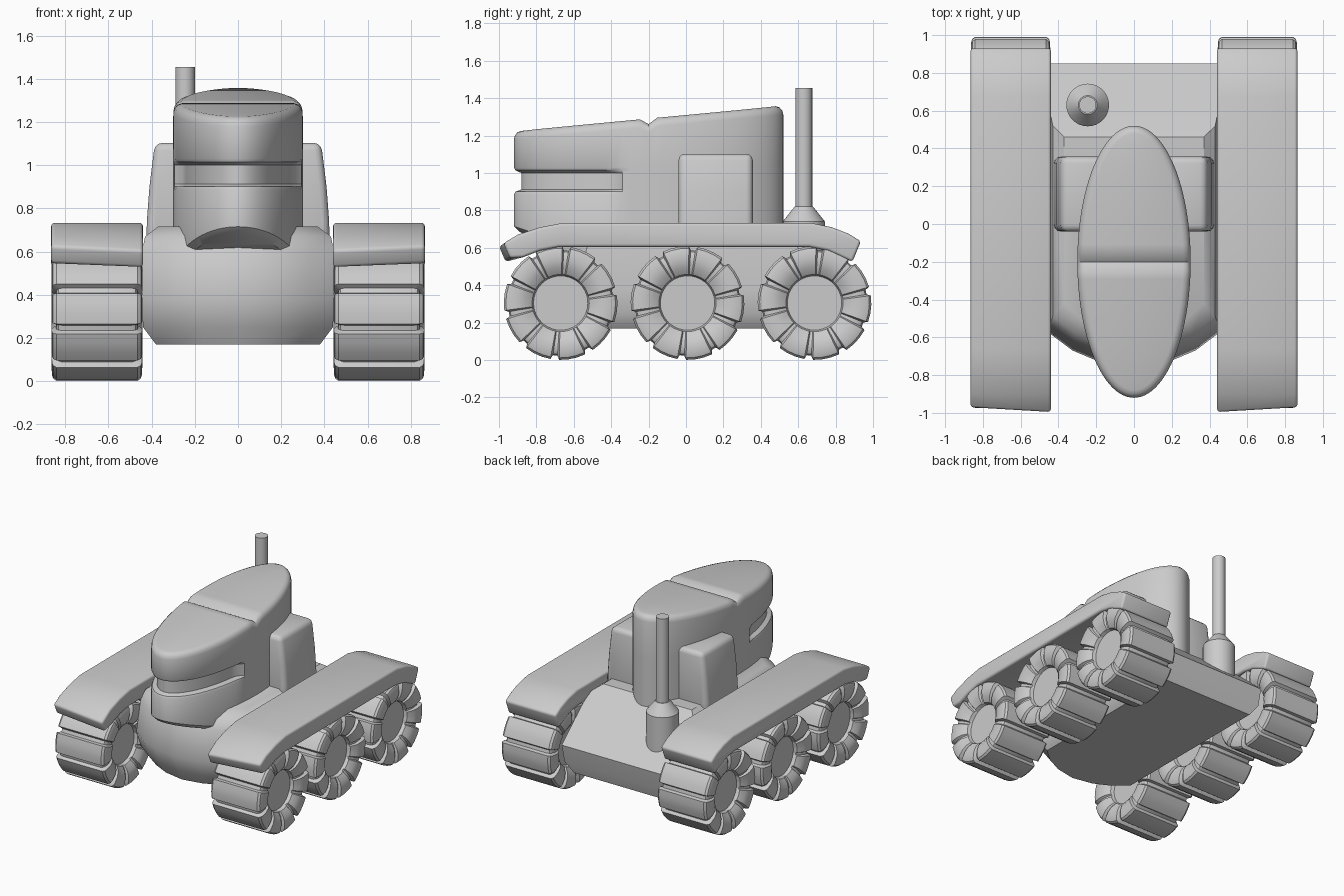
import bpy, bmesh
from math import sin, cos, pi, radians, hypot

if "Cube" in bpy.data.objects:
    bpy.data.objects.remove(bpy.data.objects["Cube"])

GREY = (0.6, 0.6, 0.6, 1)
mat = bpy.data.materials.new("plain grey")
mat.use_nodes = True
mat.diffuse_color = GREY
mat.node_tree.nodes["Principled BSDF"].inputs["Base Color"].default_value = GREY


def loft(name, rings, strips=False, bevel=0, angle=35):
    """Skin closed rings of equal length and cap both ends."""
    bm = bmesh.new()
    loops = [[bm.verts.new(p) for p in ring] for ring in rings]
    n = len(loops[0])
    for a, b in zip(loops, loops[1:]):
        for i in range(n):
            j = (i + 1) % n
            bm.faces.new((a[i], a[j], b[j], b[i]))
    for cap in (loops[0], loops[-1]):
        if strips:  # bands across a ring that mirrors about its first point
            for i in range(n // 2):
                band = [cap[i], cap[i + 1], cap[n - i - 1], cap[-i]]
                bm.faces.new(list(dict.fromkeys(band)))
        else:
            bm.faces.new(cap)
    bmesh.ops.recalc_face_normals(bm, faces=bm.faces)
    mesh = bpy.data.meshes.new(name)
    bm.to_mesh(mesh)
    bm.free()
    mesh.materials.append(mat)
    ob = bpy.data.objects.new(name, mesh)
    bpy.context.collection.objects.link(ob)
    bpy.ops.object.select_all(action='DESELECT')
    ob.select_set(True)
    bpy.context.view_layer.objects.active = ob
    if bevel:
        mod = ob.modifiers.new("rounded edges", 'BEVEL')
        mod.width, mod.segments = bevel, 3
        mod.limit_method, mod.angle_limit = 'ANGLE', radians(35)
        bpy.ops.object.modifier_apply(modifier=mod.name)
    bpy.ops.object.shade_smooth_by_angle(angle=radians(angle))
    return ob


# Hull: stacked outlines with a bowed nose and a sloping tail
nose = [(-1, .18), (-.73, .09), (-.41, .03), (0, 0), (.41, .03), (.73, .09), (1, .18)]
hull_levels = [  # height, half width, nose y, tail y
    (.17, .38, -.67, .80), (.25, .44, -.71, .825), (.38, .445, -.76, .85),
    (.60, .445, -.71, .60), (.67, .43, -.67, .52), (.715, .37, -.60, .46)]
loft("hull", [[(x * w, front + d, z) for x, d in nose] + [(w, back, z), (-w, back, z)]
              for z, w, front, back in hull_levels])

# Cab: elliptical tower, slanted roof with a groove, wrap-around slot in front
HALF_L, HALF_W, MID, SIDES = .72, .30, -.20, 96


def roof(y):
    groove = .03 if abs(y - MID) < .01 else 0
    return 1.225 + (y + .92) * .092 - groove


def floor(y):
    return max(.55, .685 - .32 * (y + .92))


def cab_ring(height, inset=0, slot=False):
    ring = []
    for i in range(SIDES):
        t = 2 * pi * i / SIDES
        x, y = HALF_W * sin(t), MID - HALF_L * cos(t)
        nx, ny = HALF_L * sin(t), -HALF_W * cos(t)
        size = hypot(nx, ny)
        d = inset
        if slot:
            d *= min(1, max(0, (-.35 - y) / .045))
        ring.append((x - nx / size * d, y - ny / size * d, height(y)))
    return ring


cab = [cab_ring(floor, .03), cab_ring(lambda y: floor(y) + .03)]
for z, inset in [(.885, 0), (.90, .008), (.912, .04), (1.0, .04), (1.015, .008), (1.03, 0)]:
    cab.append(cab_ring(lambda y: z, inset, True))
for drop, inset in [(.045, 0), (.022, .006), (.007, .02), (0, .04)]:
    cab.append(cab_ring(lambda y: roof(y) - drop, inset))
loft("cab", cab, strips=True)

# Fenders: side profile swept across the wheels, dipping at both ends
fender = [(-1, .605), (-.9, .67), (-.78, .71), (-.66, .733), (.67, .733), (.78, .71),
          (.87, .675), (.935, .635), (.89, .525), (.76, .585), (.66, .605),
          (-.68, .605), (-.78, .585), (-.87, .55), (-.965, .525)]
# Pods: cross-section with a curved, tapering outer wall
pod = [(.15, .60), (.425, .60), (.422, .74), (.41, .90), (.385, 1.103), (.15, 1.103)]

# Tyres: profiles (offset along axle, radius) for lug and groove
lug = [(.15, .145), (.175, .153), (.20, .19), (.21, .23), (.209, .275), (.203, .293), (.188, .304)]
groove = [(.15, .145), (.165, .153), (.182, .185), (.19, .22), (.188, .258), (.178, .274), (.16, .282)]
LUGS = 10
STEPS = [(0, lug), (9, lug), (18, lug), (27, lug), (29, groove), (34, groove)]


def tyre_ring(k, side, cx, cy):
    ring = []
    for n in range(LUGS):
        for degrees, shape in STEPS:
            a = radians(n * 360 / LUGS + degrees + 160.5)
            offset, r = shape[k]
            ring.append((cx + side * offset, cy + r * cos(a), .305 + r * sin(a)))
    return ring


for side, label in ((1, "left"), (-1, "right")):
    inner = [(side * .44, y, z) for y, z in fender]
    outer = [(side * .865, y + (.025 if y < -.95 else 0), z + (.02 if y < -.95 else 0))
             for y, z in fender]
    loft(label + "_fender", [inner, outer], bevel=.016)
    loft(label + "_pod", [[(side * x, y, z) for x, z in pod] for y in (-.04, .357)], bevel=.035)
    for place, cy in (("front", -.67), ("middle", .008), ("rear", .687)):
        order = range(len(lug))
        rings = [tyre_ring(k, -1, side * .653, cy) for k in order]
        rings += [tyre_ring(k, 1, side * .653, cy) for k in reversed(order)]
        loft(f"{label}_{place}_wheel", rings, angle=32)

# Exhaust: fat base, cone and tall pipe
stack = [(.113, .42), (.113, .74), (.05, .82), (.045, .82), (.045, 1.455)]
loft("exhaust", [[(-.245 + r * cos(pi * i / 16), .63 + r * sin(pi * i / 16), z)
                  for i in range(32)] for r, z in stack])
